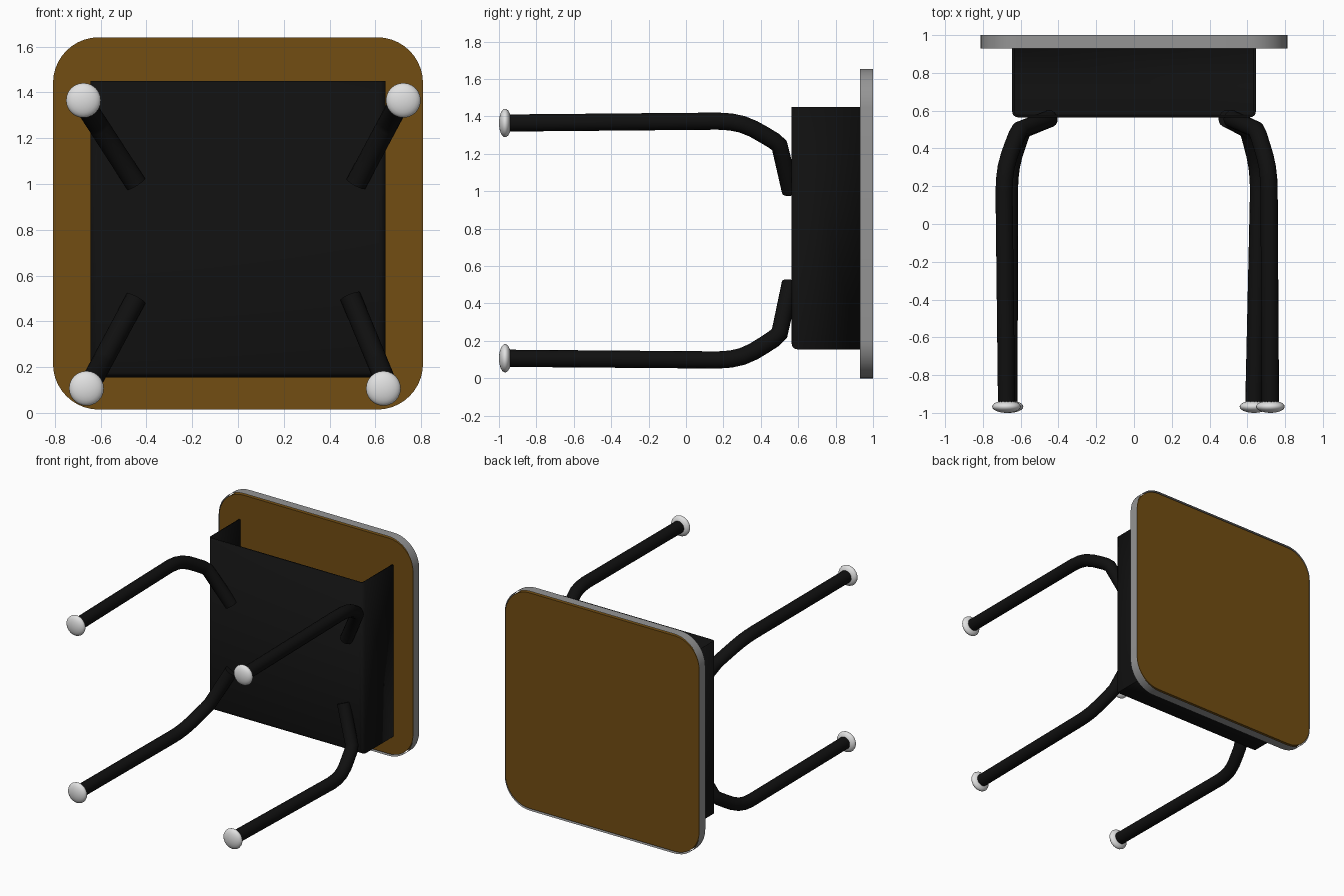
import bpy, bmesh, math
from mathutils import Vector

if "Cube" in bpy.data.objects:
    bpy.data.objects.remove(bpy.data.objects["Cube"])


def material(name, rgb):
    m = bpy.data.materials.new(name)
    m.diffuse_color = (*rgb, 1)
    m.use_nodes = True
    m.node_tree.nodes["Principled BSDF"].inputs["Base Color"].default_value = m.diffuse_color
    return m


BROWN = material("brown wood", (0.17, 0.075, 0.006))
GREY = material("grey edging", (0.30, 0.30, 0.30))
BLACK = material("black metal", (0.005, 0.005, 0.005))
WHITE = material("light foot", (0.75, 0.75, 0.75))


def finish(bm, name, mat, smooth=True):
    bmesh.ops.recalc_face_normals(bm, faces=bm.faces)
    me = bpy.data.meshes.new(name)
    bm.to_mesh(me)
    bm.free()
    me.materials.append(mat)
    ob = bpy.data.objects.new(name, me)
    bpy.context.collection.objects.link(ob)
    if smooth:
        bpy.ops.object.select_all(action='DESELECT')
        ob.select_set(True)
        bpy.context.view_layer.objects.active = ob
        bpy.ops.object.shade_smooth_by_angle(angle=math.radians(40))
    return ob


def rounded_outline(hx, hz, r, n=10):
    pts = []
    for k, (sx, sz) in enumerate([(1, 1), (-1, 1), (-1, -1), (1, -1)]):
        for i in range(n + 1):
            a = math.pi / 2 * (k + i / n)
            pts.append((sx * (hx - r) + r * math.cos(a),
                        0.8275 + sz * (hz - r) + r * math.sin(a)))
    return pts


def slab(name, mat, hx, hz, r, y0, y1, caps):
    bm = bmesh.new()
    pts = rounded_outline(hx, hz, r)
    a = [bm.verts.new((x, y0, z)) for x, z in pts]
    b = [bm.verts.new((x, y1, z)) for x, z in pts]
    for i in range(len(pts)):
        j = (i + 1) % len(pts)
        bm.faces.new((a[i], a[j], b[j], b[i]))
    if caps:
        bm.faces.new(a)
        bm.faces.new(b)
    return finish(bm, name, mat)


# Desk top and its thin edging band
slab("desk_top", BROWN, 0.808, 0.813, 0.20, 0.932, 0.998, True)
slab("desk_top_edging", GREY, 0.812, 0.8275, 0.21, 0.93, 1.0, False)

# Book box: open on the upper side and against the desk top
bm = bmesh.new()
bmesh.ops.create_cube(bm, size=1)
for v in bm.verts:
    v.co = Vector((v.co.x * 1.29, 0.7485 + v.co.y * 0.367, 0.8025 + v.co.z * 1.295))
bm.faces.ensure_lookup_table()
bm.normal_update()
bmesh.ops.delete(bm, geom=[f for f in bm.faces if f.normal.y > 0.9 or f.normal.z > 0.9],
                 context='FACES')
front = [e for e in bm.edges
         if all(v.co.y < 0.6 for v in e.verts) and len(e.link_faces) == 2]
bmesh.ops.bevel(bm, geom=front, offset=0.03, segments=4, profile=0.5, affect='EDGES')
box = finish(bm, "book_box", BLACK)
sol = box.modifiers.new("thickness", 'SOLIDIFY')
sol.thickness = 0.012
sol.offset = -1


# Bent tube legs: (y, share of the way from the straight part to the box)
BEND = [(0.17, 0.0), (0.24, 0.012), (0.30, 0.045), (0.36, 0.11),
        (0.42, 0.20), (0.47, 0.28), (0.50, 0.35), (0.558, 1.0)]


def leg(name, foot, knee, end):
    path = [Vector((foot[0], -0.95, foot[1]))]
    for y, t in BEND:
        path.append(Vector((knee[0] + (end[0] - knee[0]) * t, y,
                            knee[1] + (end[1] - knee[1]) * t)))
    # cross-section axis that stays perpendicular to the bend plane
    side = Vector((end[1] - knee[1], 0, knee[0] - end[0])).normalized()
    bm = bmesh.new()
    rings = []
    n = 16
    for i, p in enumerate(path):
        d0 = (path[i] - path[max(i - 1, 0)]).normalized()
        d1 = (path[min(i + 1, len(path) - 1)] - path[i]).normalized()
        d = (d0 + d1).normalized()
        u = (side - d * side.dot(d)).normalized()
        w = d.cross(u)
        rings.append([bm.verts.new(p + 0.046 * (u * math.cos(2 * math.pi * k / n)
                                                + w * math.sin(2 * math.pi * k / n)))
                      for k in range(n)])
    for r0, r1 in zip(rings, rings[1:]):
        for k in range(n):
            j = (k + 1) % n
            bm.faces.new((r0[k], r0[j], r1[j], r1[k]))
    bm.faces.new(rings[0])
    bm.faces.new(rings[-1])
    finish(bm, name + "_leg", BLACK)

    # Flattened round foot
    bm = bmesh.new()
    bmesh.ops.create_uvsphere(bm, u_segments=24, v_segments=12, radius=1)
    for v in bm.verts:
        v.co = Vector((foot[0] + v.co.x * 0.076, -0.967 + v.co.z * 0.033,
                       foot[1] + v.co.y * 0.076))
    finish(bm, name + "_foot", WHITE)


leg("upper_left", (-0.675, 1.365), (-0.688, 1.375), (-0.445, 1.0))
leg("upper_right", (0.722, 1.365), (0.715, 1.375), (0.515, 1.0))
leg("lower_left", (-0.662, 0.107), (-0.66, 0.098), (-0.445, 0.50))
leg("lower_right", (0.635, 0.107), (0.66, 0.098), (0.49, 0.51))
